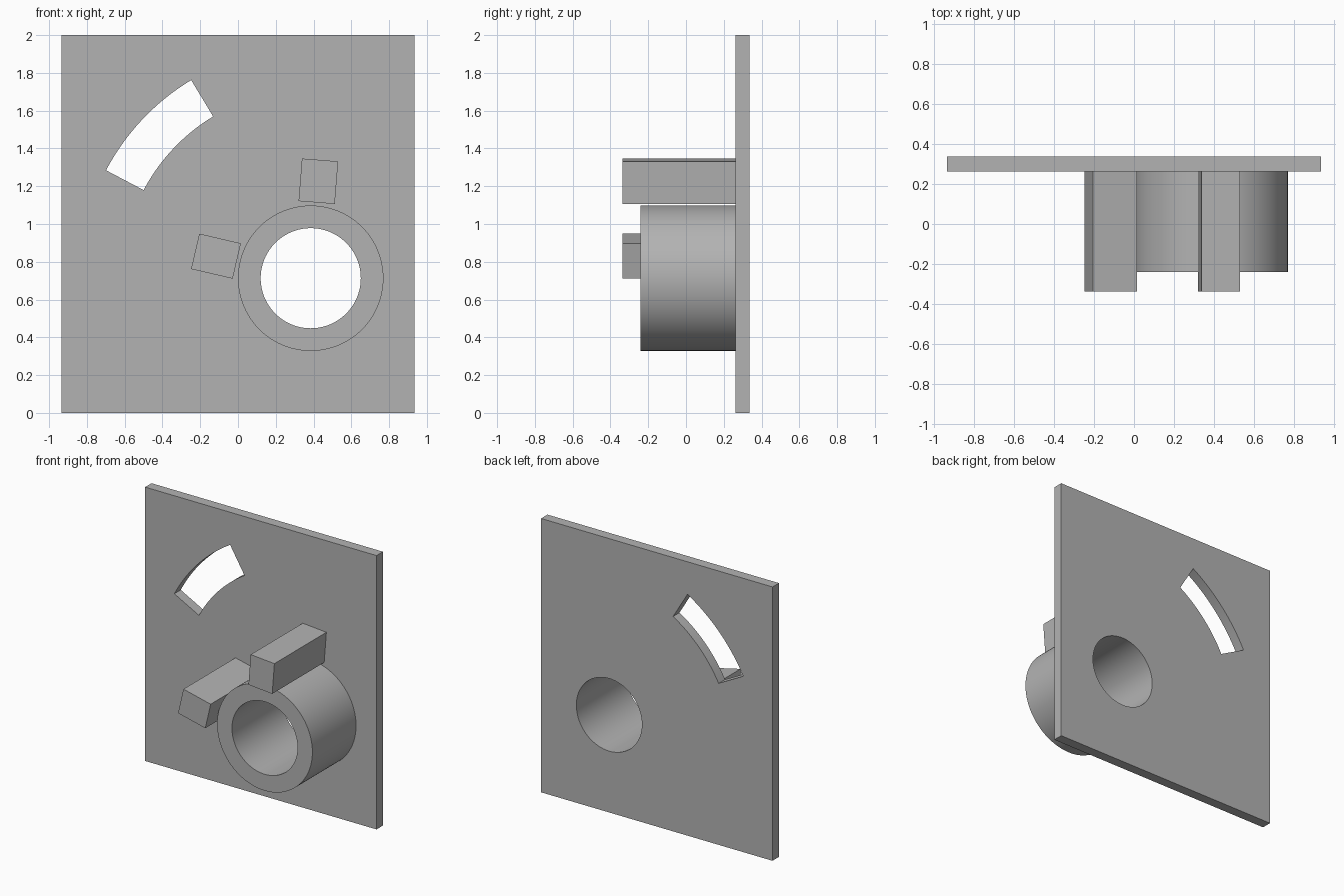
import bpy
import bmesh
from math import sin, cos, radians, pi
from mathutils import Vector

if "Cube" in bpy.data.objects:
    bpy.data.objects.remove(bpy.data.objects["Cube"])

grey = bpy.data.materials.new("plain grey")
grey.use_nodes = True
COLOUR = (0.45, 0.45, 0.45, 1)
grey.diffuse_color = COLOUR
grey.node_tree.nodes["Principled BSDF"].inputs["Base Color"].default_value = COLOUR

HUB_X, HUB_Z = 0.385, 0.713        # shared axis of tube, slot and blocks
BACK, PLATE_FRONT = 0.337, 0.263
TUBE_FRONT, BLOCK_FRONT = -0.241, -0.337


def polar(radius, angle, side=0.0):
    """Point around the hub axis, optionally shifted sideways."""
    return (HUB_X + radius * cos(angle) - side * sin(angle),
            HUB_Z + radius * sin(angle) + side * cos(angle))


def prism(name, outline, y_front, y_back):
    """Extrude an x-z outline along y."""
    bm = bmesh.new()
    face = bm.faces.new([bm.verts.new((x, y_front, z)) for x, z in outline])
    moved = bmesh.ops.extrude_face_region(bm, geom=[face])["geom"]
    bmesh.ops.translate(bm, vec=Vector((0, y_back - y_front, 0)),
                        verts=[v for v in moved if isinstance(v, bmesh.types.BMVert)])
    bmesh.ops.recalc_face_normals(bm, faces=bm.faces)
    mesh = bpy.data.meshes.new(name)
    bm.to_mesh(mesh)
    bm.free()
    mesh.materials.append(grey)
    obj = bpy.data.objects.new(name, mesh)
    bpy.context.collection.objects.link(obj)
    return obj


def circle(radius, count=96):
    return [polar(radius, 2 * pi * i / count) for i in range(count)]


def activate(obj):
    bpy.ops.object.select_all(action="DESELECT")
    obj.select_set(True)
    bpy.context.view_layer.objects.active = obj


def cut(obj, cutter):
    mod = obj.modifiers.new("opening", "BOOLEAN")
    mod.operation = "DIFFERENCE"
    mod.solver = "EXACT"
    mod.object = cutter
    activate(obj)
    bpy.ops.object.modifier_apply(modifier=mod.name)


# Back plate and tube
W = 0.935
plate = prism("back_plate", [(-W, 0), (W, 0), (W, 2), (-W, 2)], PLATE_FRONT, BACK)
tube = prism("tube", circle(0.385), TUBE_FRONT, PLATE_FRONT)

# Openings: round bore and curved slot
bore = prism("bore_cutter", circle(0.265), -1, 1)
start, end, steps = radians(121.1), radians(152.2), 24
angles = [start + (end - start) * i / steps for i in range(steps + 1)]
slot_outline = [polar(1.225, a) for a in angles] + [polar(1.0, a) for a in reversed(angles)]
slot = prism("slot_cutter", slot_outline, 0, 1)

cut(plate, bore)
cut(plate, slot)
cut(tube, bore)
for cutter in (bore, slot):
    bpy.data.objects.remove(cutter)

# Radial stop blocks beside the tube
for name, degrees in (("upper_block", 85.5), ("side_block", 166.9)):
    a = radians(degrees)
    corners = [(0.402, -0.096), (0.628, -0.096), (0.628, 0.096), (0.402, 0.096)]
    prism(name, [polar(r, a, s) for r, s in corners], BLOCK_FRONT, PLATE_FRONT)

# Smooth the round walls, keep the edges sharp
for obj in (plate, tube):
    activate(obj)
    bpy.ops.object.shade_smooth_by_angle(angle=radians(30))
